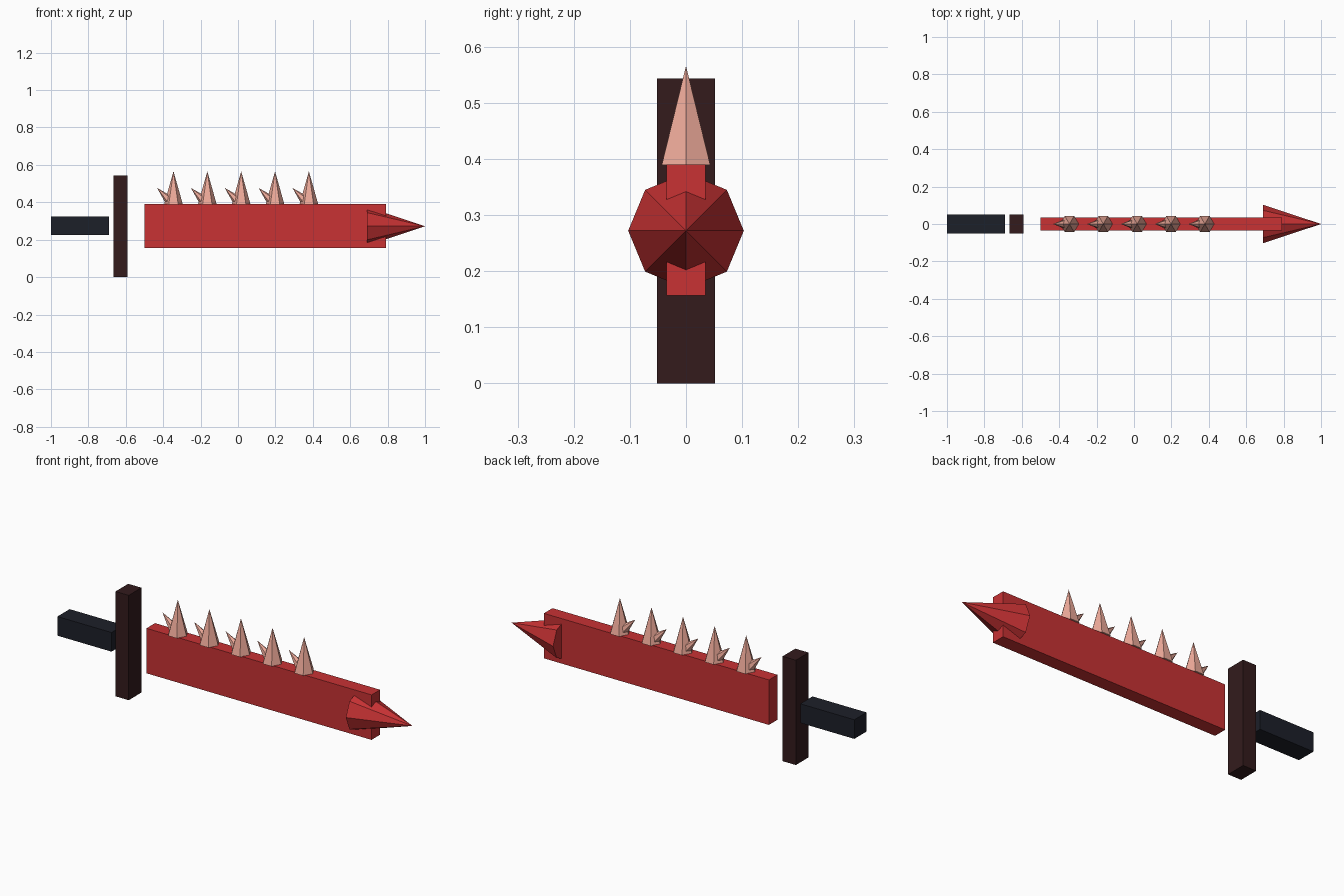
import bpy, bmesh
from math import sin, cos, pi, radians
from mathutils import Matrix

if "Cube" in bpy.data.objects:
    bpy.data.objects.remove(bpy.data.objects["Cube"])


def material(name, rgb):
    m = bpy.data.materials.new(name)
    m.diffuse_color = (*rgb, 1)
    m.use_nodes = True
    m.node_tree.nodes["Principled BSDF"].inputs["Base Color"].default_value = m.diffuse_color
    return m


RED = material("red", (0.58, 0.032, 0.034))
PINK = material("pink", (0.85, 0.40, 0.32))
BROWN = material("dark_brown", (0.033, 0.011, 0.012))
BLACK = material("blue_black", (0.012, 0.014, 0.022))


def finish(bm, name, mat):
    bmesh.ops.recalc_face_normals(bm, faces=bm.faces)
    me = bpy.data.meshes.new(name)
    bm.to_mesh(me)
    bm.free()
    me.materials.append(mat)
    ob = bpy.data.objects.new(name, me)
    bpy.context.collection.objects.link(ob)
    return ob


def box(name, x0, x1, half_y, z0, z1, mat):
    bm = bmesh.new()
    place = Matrix.Translation(((x0 + x1) / 2, 0, (z0 + z1) / 2))
    size = Matrix.Diagonal((x1 - x0, 2 * half_y, z1 - z0, 1))
    bmesh.ops.create_cube(bm, size=1, matrix=place @ size)
    finish(bm, name, mat)


def spike(name, base, sides, radius, height, tilt, mat):
    # pointed cone with a corner on its local x axis, tilted about y
    bm = bmesh.new()
    ring = [bm.verts.new((radius * cos(2 * pi * i / sides),
                          radius * sin(2 * pi * i / sides), 0)) for i in range(sides)]
    tip = bm.verts.new((0, 0, height))
    bm.faces.new(ring)
    for i in range(sides):
        bm.faces.new((ring[i], ring[(i + 1) % sides], tip))
    bm.transform(Matrix.Translation(base) @ Matrix.Rotation(radians(tilt), 4, 'Y'))
    finish(bm, name, mat)


# Grip, guard and blade
box("grip", -1.0, -0.69, 0.05, 0.224, 0.323, BLACK)
box("guard", -0.666, -0.59, 0.052, 0.0, 0.543, BROWN)
box("blade", -0.5, 0.79, 0.035, 0.157, 0.39, RED)

# Eight-sided point at the end of the blade
spike("blade_tip", (0.69, 0, 0.272), 8, 0.103, 0.31, 90, RED)

# Row of teeth, each with a smaller barb leaning back
for i in range(5):
    x = -0.345 + 0.181 * i
    spike(f"tooth_{i + 1}", (x, 0, 0.389), 6, 0.05, 0.177, 0, PINK)
    spike(f"barb_{i + 1}", (x, 0, 0.389), 6, 0.035, 0.124, -45, PINK)
